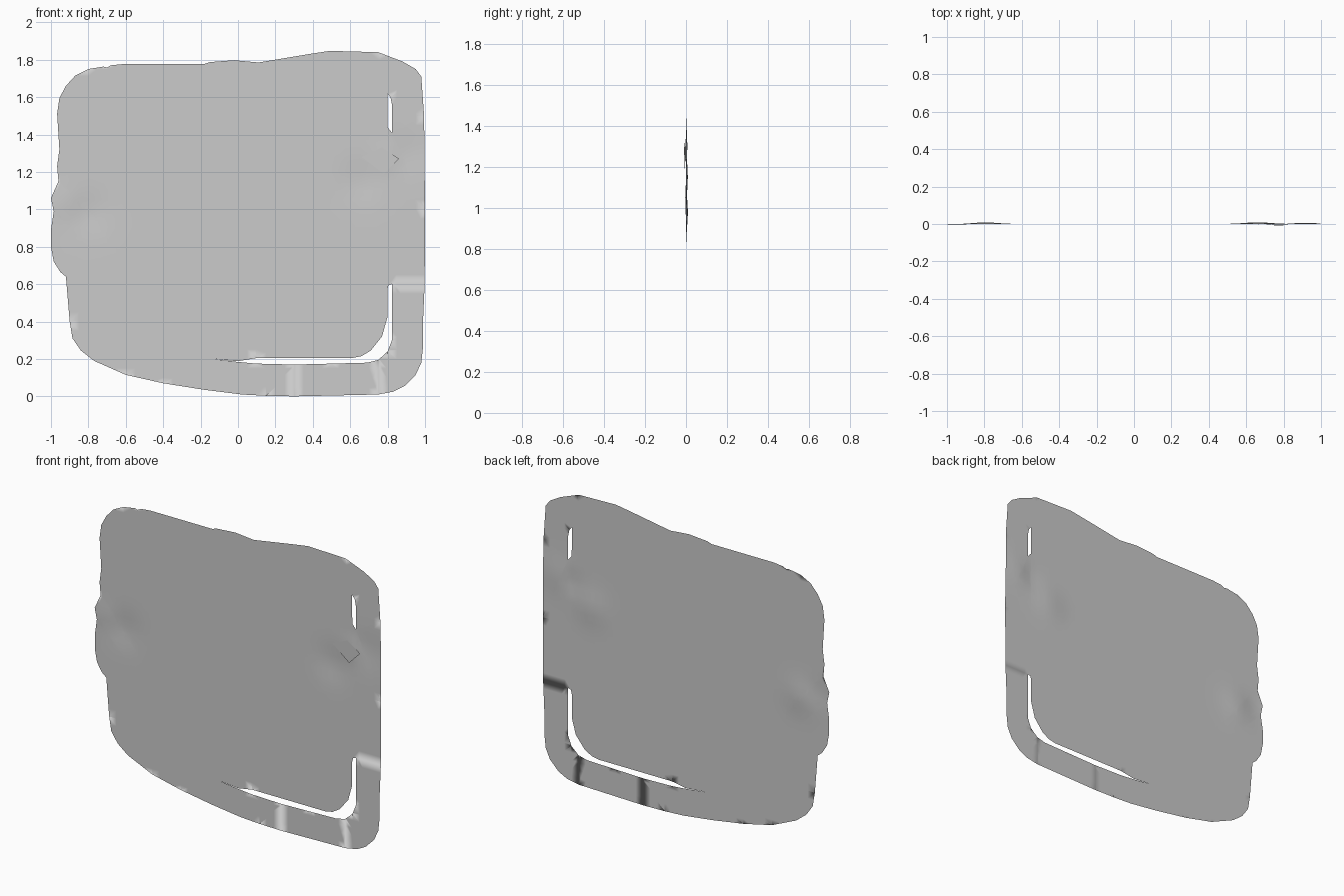
import bpy, bmesh, math

# Irregular outer edge of the sheet, counter-clockwise from the bottom (x, z)
OUTLINE = [(0.3, 0), (0.75, 0.01), (0.83, 0.025), (0.89, 0.055), (0.95, 0.115), (0.98, 0.18),
           (0.99, 0.27), (0.99, 0.42), (0.998, 0.6), (1, 1), (0.995, 1.5), (0.98, 1.71),
           (0.95, 1.75), (0.88, 1.79), (0.75, 1.84), (0.49, 1.847), (0.38, 1.83), (0.11, 1.785),
           (-0.02, 1.797), (-0.15, 1.787), (-0.18, 1.777), (-0.61, 1.777), (-0.68, 1.77),
           (-0.7, 1.758), (-0.72, 1.763), (-0.8, 1.75), (-0.87, 1.715), (-0.92, 1.66),
           (-0.955, 1.595), (-0.967, 1.51), (-0.955, 1.32), (-0.967, 1.23), (-0.96, 1.15),
           (-1, 1.06), (-0.985, 0.99), (-1, 0.89), (-1, 0.8), (-0.985, 0.72), (-0.95, 0.665),
           (-0.92, 0.64), (-0.9, 0.4), (-0.885, 0.31), (-0.84, 0.245), (-0.77, 0.19),
           (-0.6, 0.115), (-0.4, 0.07), (-0.18, 0.035), (0.02, 0.01), (0.15, 0.003)]
# Curved slot along the lower right corner, tapering to a hairline crack
LOWER_SLOT = [(-0.14, 0.201), (-0.01, 0.185), (0.1, 0.175), (0.3, 0.17), (0.5, 0.175),
              (0.69, 0.18), (0.75, 0.195), (0.8, 0.24), (0.823, 0.3), (0.823, 0.6),
              (0.805, 0.595), (0.798, 0.57), (0.798, 0.42), (0.77, 0.32), (0.71, 0.245),
              (0.66, 0.215), (0.61, 0.205), (0.1, 0.205), (0, 0.188)]
UPPER_SLOT = [(0.823, 1.41), (0.823, 1.56), (0.815, 1.6), (0.798, 1.62), (0.798, 1.44)]

# Shallow dents: x, z, radius, depth along y
DENTS = [(-0.8, 0.98, 0.1, 0.009), (0.66, 1.15, 0.1, 0.009), (0.9, 1.3, 0.1, 0.007),
         (-0.93, 1.03, 0.07, -0.005), (0.8, 1.28, 0.06, -0.007)]


def make_object(name, bm):
    mesh = bpy.data.meshes.new(name)
    bm.to_mesh(mesh)
    bm.free()
    obj = bpy.data.objects.new(name, mesh)
    bpy.context.collection.objects.link(obj)
    return obj


def add_loop(bm, points):
    verts = [bm.verts.new((x, 0, z)) for x, z in points]
    return [bm.edges.new((v, verts[i - 1])) for i, v in enumerate(verts)]


# Thin panel: fill the outline around the slots, grid it, then dent it
bm = bmesh.new()
edges = [e for loop in (OUTLINE, LOWER_SLOT, UPPER_SLOT) for e in add_loop(bm, loop)]
bmesh.ops.triangle_fill(bm, edges=edges, use_beauty=True, normal=(0, -1, 0))
for i in range(-19, 38):
    for normal, co in (((1, 0, 0), (i * 0.05, 0, 0)), ((0, 0, 1), (0, 0, i * 0.05))):
        bmesh.ops.bisect_plane(bm, geom=bm.verts[:] + bm.edges[:] + bm.faces[:],
                               plane_co=co, plane_no=normal)
for v in bm.verts:
    v.co.y = sum(d * math.exp(-((v.co.x - x) ** 2 + (v.co.z - z) ** 2) / r ** 2)
                 for x, z, r, d in DENTS)
bm.normal_update()
for f in bm.faces:
    if f.normal.y > 0:
        f.normal_flip()
    f.smooth = True
make_object("panel", bm)

# Small lifted fold near the upper slot
bm = bmesh.new()
fold = [bm.verts.new(c) for c in ((0.77, -0.008, 1.33), (0.66, -0.001, 1.28),
                                  (0.78, -0.006, 1.19), (0.86, -0.009, 1.27))]
bm.faces.new(fold)
make_object("lifted_fold", bm)
